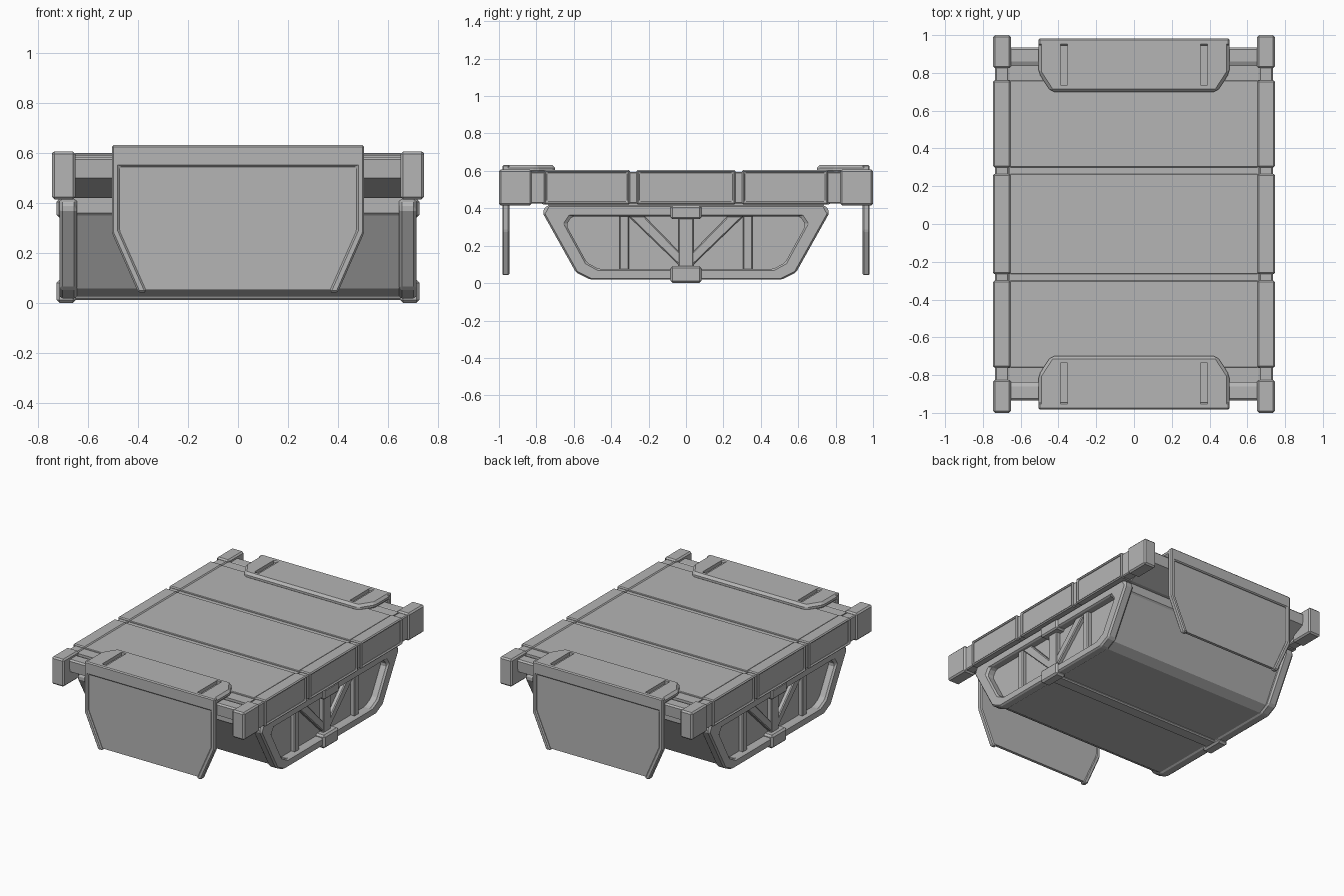
import bpy, bmesh

if "Cube" in bpy.data.objects:
    bpy.data.objects.remove(bpy.data.objects["Cube"])

GREY = bpy.data.materials.new("dark_grey")
GREY.diffuse_color = (0.46, 0.46, 0.46, 1)
GREY.use_nodes = True
GREY.node_tree.nodes["Principled BSDF"].inputs["Base Color"].default_value = GREY.diffuse_color
PLACE = {'x': lambda a, b, t: (t, a, b),
         'y': lambda a, b, t: (a, t, b),
         'z': lambda a, b, t: (a, b, t)}


def finish(name, bm, bevel=0):
    bm.normal_update()
    bmesh.ops.recalc_face_normals(bm, faces=bm.faces)
    me = bpy.data.meshes.new(name)
    bm.to_mesh(me)
    bm.free()
    me.materials.append(GREY)
    ob = bpy.data.objects.new(name, me)
    bpy.context.collection.objects.link(ob)
    if bevel:
        m = ob.modifiers.new("bevel", 'BEVEL')
        m.width, m.segments, m.limit_method = bevel, 1, 'ANGLE'
        m.angle_limit = 0.35
    return ob


def prism(name, pts, axis, lo, hi, bevel=0):
    """Extrude a 2D outline along an axis."""
    bm = bmesh.new()
    a, b = [[bm.verts.new(PLACE[axis](*p, t)) for p in pts] for t in (lo, hi)]
    bm.faces.new(a)
    bm.faces.new(b[::-1])
    n = len(pts)
    for i in range(n):
        j = (i + 1) % n
        bm.faces.new((a[j], a[i], b[i], b[j]))
    return finish(name, bm, bevel)


def ring(name, outer, inner, axis, lo, hi, bevel=0):
    """Extrude the closed strip between two outlines of equal point count."""
    bm = bmesh.new()
    o0, o1, i0, i1 = [[bm.verts.new(PLACE[axis](*p, t)) for p in pts]
                      for pts in (outer, inner) for t in (lo, hi)]
    n = len(outer)
    for i in range(n):
        j = (i + 1) % n
        for u, v in ((o0, o1), (o1, i1), (i1, i0), (i0, o0)):
            bm.faces.new((u[i], u[j], v[j], v[i]))
    return finish(name, bm, bevel)


def rect(a0, a1, b0, b1):
    return [(a0, b0), (a1, b0), (a1, b1), (a0, b1)]


def box(name, x, y, z, bevel=0):
    return prism(name, rect(*x, *y), 'z', z[0], z[1], bevel)


def sym(half):
    """Mirror a half outline across the first coordinate."""
    return half + [(-a, b) for a, b in reversed(half)]


# Deck: slab with sloped undersides at the ends, and three top panels
prism("deck_slab", sym([(0.76, 0.42), (0.93, 0.50), (0.935, 0.575), (0.925, 0.585),
                        (0.86, 0.585), (0.84, 0.575), (0.76, 0.575)]), 'x', -0.66, 0.66)
SPANS = [(-0.76, -0.30), (-0.265, 0.265), (0.30, 0.76)]
box("deck_bed", (-0.66, 0.66), (-0.84, 0.84), (0.54, 0.592))
for y0, y1 in SPANS:
    box("deck_panel", (-0.657, 0.657), (y0, y1), (0.57, 0.60), 0.004)

# Hull under the deck with a cross rib
prism("hull", sym([(0.505, 0.025), (0.565, 0.058), (0.725, 0.35), (0.735, 0.36), (0.735, 0.425)]),
      'x', -0.66, 0.66)
box("hull_bottom_rib", (-0.66, 0.66), (-0.045, 0.045), (0.012, 0.05), 0.008)

FRAME_OUT = sym([(0.512, 0.018), (0.588, 0.056), (0.768, 0.378), (0.748, 0.415)])
FRAME_IN = sym([(0.465, 0.075), (0.53, 0.11), (0.64, 0.31), (0.61, 0.357)])

for s in (-1, 1):
    # Side rails with recessed outer panels, and corner blocks
    box("rail_core", (s * 0.665, s * 0.735), (-0.85, 0.85), (0.425, 0.595), 0.006)
    for y0, y1 in SPANS:
        ring("rail_frame", rect(y0, y1, 0.42, 0.605),
             rect(y0 + 0.016, y1 - 0.016, 0.436, 0.589), 'x', s * 0.655, s * 0.746, 0.007)
        box("rail_panel", (s * 0.66, s * 0.728), (y0 + 0.008, y1 - 0.008), (0.43, 0.598))
    for e in (-1, 1):
        box("corner_block", (s * 0.652, s * 0.746), (e * 0.825, e), (0.415, 0.607), 0.01)

    # Hull side frame, braces and clamps
    ring("hull_side_frame", FRAME_OUT, FRAME_IN, 'x', s * 0.645, s * 0.715, 0.012)
    box("centre_post", (s * 0.65, s * 0.692), (-0.04, 0.04), (0.07, 0.37), 0.006)
    for e in (-1, 1):
        box("side_post", (s * 0.65, s * 0.69), (e * 0.305, e * 0.355), (0.07, 0.37), 0.006)
        prism("diagonal_brace", [(e * 0.02, 0.08), (e * 0.02, 0.15), (e * 0.225, 0.36),
                                 (e * 0.31, 0.36)], 'x', s * 0.65, s * 0.688, 0.006)
    box("upper_clamp", (s * 0.65, s * 0.727), (-0.083, 0.083), (0.342, 0.415), 0.01)
    box("lower_clamp", (s * 0.65, s * 0.727), (-0.083, 0.083), (0.0, 0.092), 0.012)

for e in (-1, 1):
    # Hanging end flap: raised frame open at the bottom, with a recessed panel
    outer = [(0.40, 0.042), (0.505, 0.28), (0.505, 0.632)]
    inner = [(0.365, 0.042), (0.475, 0.29), (0.475, 0.545)]
    u_shape = sym(outer) + [(-a, b) for a, b in inner] + inner[::-1]
    prism("flap_frame", u_shape, 'y', e * 0.945, e * 0.982, 0.007)
    prism("flap_panel", sym([(0.38, 0.052), (0.49, 0.28), (0.49, 0.60)]),
          'y', e * 0.95, e * 0.97)

    # Flap top plate with two slots
    plate = prism("flap_top_plate", sym([(0.505, e * 0.975), (0.505, e * 0.80), (0.44, e * 0.70)]),
                  'z', 0.585, 0.632, 0.016)
    for s in (-1, 1):
        cut = box("slot_cutter", (s * 0.352, s * 0.388), (e * 0.735, e * 0.955), (0.608, 0.66))
        cut.hide_render = True
        cut.hide_set(True)
        m = plate.modifiers.new("slot", 'BOOLEAN')
        m.operation, m.object, m.solver = 'DIFFERENCE', cut, 'EXACT'
